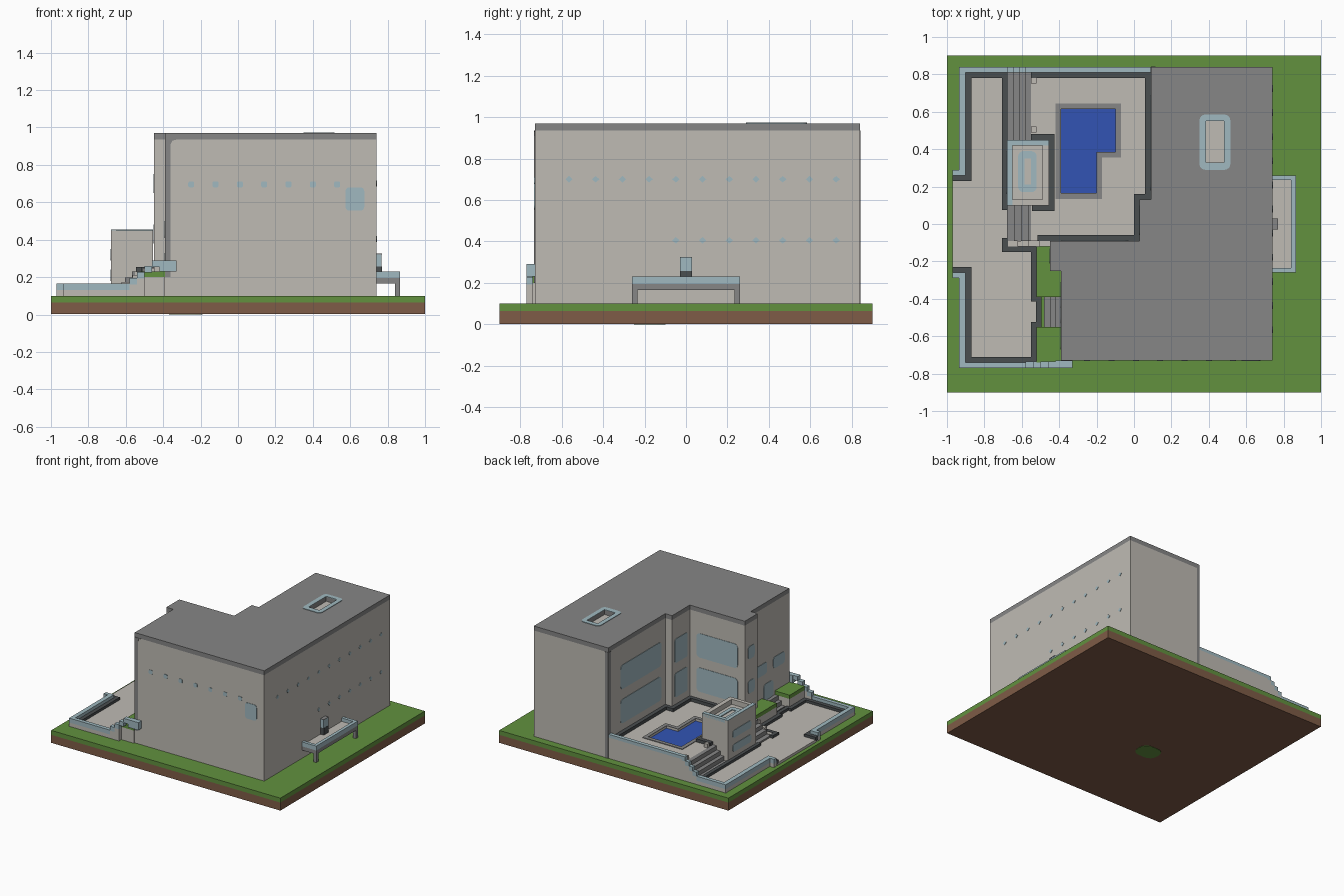
import bpy
import bmesh
import math

cube = bpy.data.objects.get("Cube")
if cube:
    bpy.data.objects.remove(cube, do_unlink=True)


def material(name, red, green, blue):
    linear = [((c / 255 + 0.055) / 1.055) ** 2.4 for c in (red, green, blue)] + [1]
    mat = bpy.data.materials.new(name)
    mat.use_nodes = True
    mat.diffuse_color = linear
    shader = next(n for n in mat.node_tree.nodes if n.type == "BSDF_PRINCIPLED")
    shader.inputs["Base Color"].default_value = linear
    shader.inputs["Roughness"].default_value = 0.9
    return mat


plaster = material("plaster", 191, 187, 180)
stone = material("stone grey", 134, 134, 134)
dark = material("dark grey", 74, 78, 80)
glass = material("pale blue", 160, 185, 192)
water = material("water blue", 50, 84, 180)
grass = material("grass green", 98, 145, 63)
soil = material("soil brown", 127, 92, 71)


def rect(u0, u1, v0, v1):
    return [(u0, v0), (u1, v0), (u1, v1), (u0, v1)]


def rounded(u0, u1, v0, v1, radius=0.03, steps=4):
    corners = [(u1 - radius, v1 - radius), (u0 + radius, v1 - radius),
               (u0 + radius, v0 + radius), (u1 - radius, v0 + radius)]
    points = []
    for quarter, (cu, cv) in enumerate(corners):
        for step in range(steps + 1):
            angle = (quarter + step / steps) * math.pi / 2
            points.append((cu + radius * math.cos(angle), cv + radius * math.sin(angle)))
    return points


def place(axis, u, v, depth):
    return {"x": (depth, u, v), "y": (u, depth, v), "z": (u, v, depth)}[axis]


def finish(name, bm, mat):
    bmesh.ops.recalc_face_normals(bm, faces=bm.faces)
    mesh = bpy.data.meshes.new(name)
    bm.to_mesh(mesh)
    bm.free()
    mesh.materials.append(mat)
    obj = bpy.data.objects.new(name, mesh)
    bpy.context.collection.objects.link(obj)
    return obj


def prism(name, mat, loops, low, high, axis="z"):
    """Extrude an outline (first loop) with optional holes (other loops)."""
    bm = bmesh.new()
    for loop in loops:
        verts = [bm.verts.new(place(axis, u, v, low)) for u, v in loop]
        for i, vert in enumerate(verts):
            bm.edges.new((verts[i - 1], vert))
    bmesh.ops.triangle_fill(bm, edges=bm.edges[:], use_beauty=True)
    result = bmesh.ops.extrude_face_region(bm, geom=bm.faces[:], use_keep_orig=True)
    moved = [g for g in result["geom"] if isinstance(g, bmesh.types.BMVert)]
    bmesh.ops.translate(bm, verts=moved, vec=place(axis, 0, 0, high - low))
    return finish(name, bm, mat)


def boxes(name, mat, rects, low, high):
    """Several upright boxes of the same height in one object."""
    bm = bmesh.new()
    for x0, x1, y0, y1 in rects:
        made = bmesh.ops.create_cube(bm, size=1)["verts"]
        bmesh.ops.scale(bm, verts=made, vec=(x1 - x0, y1 - y0, high - low))
        bmesh.ops.translate(bm, verts=made,
                            vec=((x0 + x1) / 2, (y0 + y1) / 2, (low + high) / 2))
    return finish(name, bm, mat)


def strips(name, mat, path, low, high, width=0.03):
    """Square-cornered strip centred on an axis-aligned path."""
    half = width / 2
    rects = [(min(a[0], b[0]) - half, max(a[0], b[0]) + half,
              min(a[1], b[1]) - half, max(a[1], b[1]) + half)
             for a, b in zip(path, path[1:])]
    return boxes(name, mat, rects, low, high)


def stairs(name, mat, x0, x1, y0, y1, low, high, count):
    run, rise = (x1 - x0) / count, (high - low) / count
    for i in range(count):
        boxes(f"{name}_{i + 1}", mat, [(x0 + i * run, x1, y0, y1)],
              low if i == 0 else low + i * rise, low + (i + 1) * rise)


# Ground slab with soil below and grass above
GROUND, FLOOR, TERRACE = 0.1, 0.12, 0.23
plot = rect(-1, 1, -0.9, 0.9)
prism("soil_slab", soil, [plot], 0.002, 0.065)
prism("grass_layer", grass, [plot], 0.065, GROUND)
prism("underside_patch", grass, [rounded(-0.37, -0.19, -0.25, -0.1, 0.06)], 0, 0.004)

# Main building and roof slab with a skylight recess
footprint = [(0.74, -0.73), (0.74, 0.84), (0.09, 0.84), (0.09, 0.13), (0.03, 0.13),
             (0.03, -0.09), (-0.45, -0.09), (-0.45, -0.25), (-0.39, -0.25), (-0.39, -0.73)]
EAVE, ROOF = 0.935, 0.97
skylight = rect(0.385, 0.48, 0.33, 0.55)
prism("building_walls", plaster, [footprint], GROUND, EAVE)
prism("roof_slab", stone, [footprint, skylight], EAVE, ROOF)
prism("skylight_frame", glass, [rounded(0.35, 0.515, 0.29, 0.585), skylight],
      ROOF - 0.002, ROOF + 0.004)

# Grey corner trims
prism("front_corner_trim", stone,
      [[(-0.39, 0.2), (-0.36, 0.2), (-0.36, 0.91), (-0.35, 0.93), (-0.33, EAVE), (-0.39, EAVE)]],
      -0.733, -0.729, "y")
prism("back_corner_trim", stone, [rect(0.09, 0.115, GROUND, EAVE)], 0.839, 0.843, "y")
prism("court_corner_trim", stone, [rect(0.81, 0.84, TERRACE, EAVE)], 0.087, 0.091, "x")


def window(name, axis, wall, u0, u1, v0, v1, radius=0.02):
    prism(name, glass, [rounded(u0, u1, v0, v1, radius)], wall - 0.003, wall + 0.003, axis)


# Small square vents on the front and diamond vents on the outer side
for i in range(7):
    x = -0.25 + i * 0.13
    window(f"front_vent_{i}", "y", -0.73, x - 0.016, x + 0.016, 0.68, 0.712, 0.008)
for row, (z, first) in enumerate([(0.7, 0), (0.405, 4)]):
    for i in range(first, 11):
        y = -0.565 + i * 0.129
        diamond = [(y - 0.018, z), (y, z - 0.016), (y + 0.018, z), (y, z + 0.016)]
        prism(f"side_vent_{row}_{i}", glass, [diamond], 0.737, 0.743, "x")
window("front_window", "y", -0.73, 0.575, 0.675, 0.555, 0.68)

# Courtyard windows on two storeys
for storey, z in (("lower", 0.31), ("upper", 0.58)):
    window(f"{storey}_long_window", "x", 0.09, 0.18, 0.69, z, z + 0.19, 0.03)
    window(f"{storey}_narrow_window", "x", 0.03, -0.06, 0.1, z, z + 0.19)
    window(f"{storey}_end_window", "y", -0.09, -0.39, -0.03, z, z + 0.19, 0.03)
    window(f"{storey}_bay_window", "x", -0.45, -0.21, -0.13, z + 0.07, z + 0.17)
for name, y in (("near", -0.38), ("far", -0.6)):
    window(f"{name}_street_window", "x", -0.39, y - 0.07, y + 0.07, 0.41, 0.5)
window("entrance_door", "x", -0.39, -0.53, -0.41, 0.2, 0.33, 0.03)

# Raised terrace with an angular pool
pool = [(-0.39, 0.165), (-0.2, 0.165), (-0.2, 0.385),
        (-0.1, 0.385), (-0.1, 0.615), (-0.39, 0.615)]
pool_edge = [(-0.42, 0.135), (-0.17, 0.135), (-0.17, 0.355),
             (-0.07, 0.355), (-0.07, 0.645), (-0.42, 0.645)]
prism("terrace", plaster, [rect(-0.55, 0.09, -0.09, 0.81), pool], GROUND, TERRACE)
prism("pool_border", stone, [pool_edge, pool], TERRACE - 0.002, TERRACE + 0.005)
prism("pool_water", water, [pool], GROUND, 0.215)
strips("terrace_kerb", dark,
       [(-0.535, 0.795), (0.075, 0.795), (0.075, 0.145), (0.015, 0.145),
        (0.015, -0.075), (-0.5, -0.075)], TERRACE - 0.01, TERRACE + 0.025)
boxes("stair_posts", plaster, [(-0.55, -0.52, y, y + 0.03) for y in (0.75, 0.49)],
      TERRACE, TERRACE + 0.03)

# Lower patio, its kerbs and the stairs up to the terrace
boxes("patio", plaster, [(-0.92, -0.5, -0.74, 0.81), (-0.97, -0.92, -0.25, 0.25)], GROUND, FLOOR)
strips("patio_back_kerb", dark,
       [(-0.955, 0.245), (-0.885, 0.245), (-0.885, 0.795), (-0.69, 0.795), (-0.69, 0.09)],
       FLOOR - 0.01, FLOOR + 0.02)
strips("patio_front_kerb", dark,
       [(-0.955, -0.245), (-0.885, -0.245), (-0.885, -0.725), (-0.535, -0.725),
        (-0.535, -0.54), (-0.51, -0.54), (-0.51, -0.4), (-0.535, -0.4),
        (-0.535, -0.135), (-0.69, -0.135), (-0.69, -0.09)], FLOOR - 0.01, FLOOR + 0.02)
stairs("back_step", stone, -0.68, -0.55, 0.45, 0.81, GROUND, TERRACE, 4)
stairs("middle_step", stone, -0.68, -0.53, -0.09, 0.1, GROUND, TERRACE, 4)
stairs("door_step", stone, -0.48, -0.39, -0.55, -0.39, GROUND, 0.2, 3)
stairs("stair_wall", plaster, -0.68, -0.45, -0.12, -0.09, GROUND, 0.25, 4)

# Planters with grass tops
beds = [(-0.52, -0.39, -0.74, -0.55), (-0.52, -0.39, -0.39, -0.25), (-0.52, -0.45, -0.25, -0.12)]
boxes("planter_walls", plaster, beds, GROUND, 0.2)
boxes("planter_grass", grass, beds, 0.2, TERRACE)


def fence(name, x0, x1, y0, y1, top, cap=0.035, body=True):
    if body:
        boxes(name + "_wall", plaster, [(x0, x1, y0, y1)], GROUND, top - cap)
    boxes(name + "_cap", glass, [(x0, x1, y0, y1)], top - cap, top)


# Low fences around the patio, stepping up beside the stairs
LOW, HIGH = 0.165, 0.29
for side, y, inner in (("back", 0.81, 0.26), ("front", -0.77, -0.29)):
    fence(side + "_low_fence", -0.935, -0.68 if side == "back" else -0.58, y, y + 0.03, LOW)
    fence(side + "_street_fence", -0.935, -0.9, min(y, inner), max(y, inner) + 0.03, LOW)
    fence(side + "_entry_end", -0.97, -0.9, inner, inner + 0.03, LOW)
for i in range(1, 5):
    top = LOW + i * (HIGH - LOW) / 4
    x = -0.68 + (i - 1) * 0.033
    fence(f"back_step_fence_{i}", x, x + 0.033, 0.81, 0.84, top)
    x = -0.58 + (i - 1) * 0.04
    fence(f"front_step_fence_{i}", x, x + 0.04, -0.77, -0.735, top, body=i < 3)
fence("terrace_fence", -0.55, 0.09, 0.81, 0.84, HIGH, 0.025)
fence("front_fence_end", -0.42, -0.33, -0.77, -0.73, HIGH, 0.06, body=False)

# Service tower with a recessed top
outer, inner = rect(-0.68, -0.455, 0.1, 0.45), rect(-0.65, -0.49, 0.13, 0.42)
prism("tower_body", plaster, [outer], GROUND, 0.41)
prism("tower_parapet", plaster, [outer, inner], 0.41, 0.45)
boxes("tower_coping", glass, [(-0.68, -0.65, 0.1, 0.45), (-0.65, -0.455, 0.42, 0.45)], 0.43, 0.455)
prism("tower_hatch", glass, [rounded(-0.62, -0.52, 0.17, 0.39), rect(-0.585, -0.55, 0.21, 0.35)],
      0.408, 0.416)
for i, z in enumerate((0.18, 0.29)):
    window(f"tower_window_{i}", "x", -0.68, 0.16, 0.39, z, z + 0.06)
strips("tower_kerb", dark, [(-0.535, 0.465), (-0.44, 0.465), (-0.44, 0.085), (-0.53, 0.085)],
       TERRACE - 0.01, TERRACE + 0.025)

# Side balcony on posts with a small door above
boxes("balcony_slab", stone, [(0.74, 0.865, -0.26, 0.26)], 0.165, 0.195)
boxes("balcony_floor", plaster, [(0.74, 0.85, -0.25, 0.25)], 0.19, 0.203)
boxes("balcony_rail", glass, [(0.84, 0.865, -0.26, 0.26), (0.74, 0.84, -0.26, -0.235),
                              (0.74, 0.84, 0.235, 0.26)], 0.195, 0.23)
boxes("balcony_posts", stone, [(0.84, 0.865, y, y + 0.025) for y in (-0.26, 0.235)], GROUND, 0.165)
boxes("balcony_door_base", dark, [(0.74, 0.77, -0.03, 0.03)], 0.2, 0.257)
boxes("balcony_door", glass, [(0.74, 0.768, -0.03, 0.03)], 0.257, 0.322)
boxes("balcony_door_top", stone, [(0.74, 0.77, -0.03, 0.03)], 0.322, 0.325)
